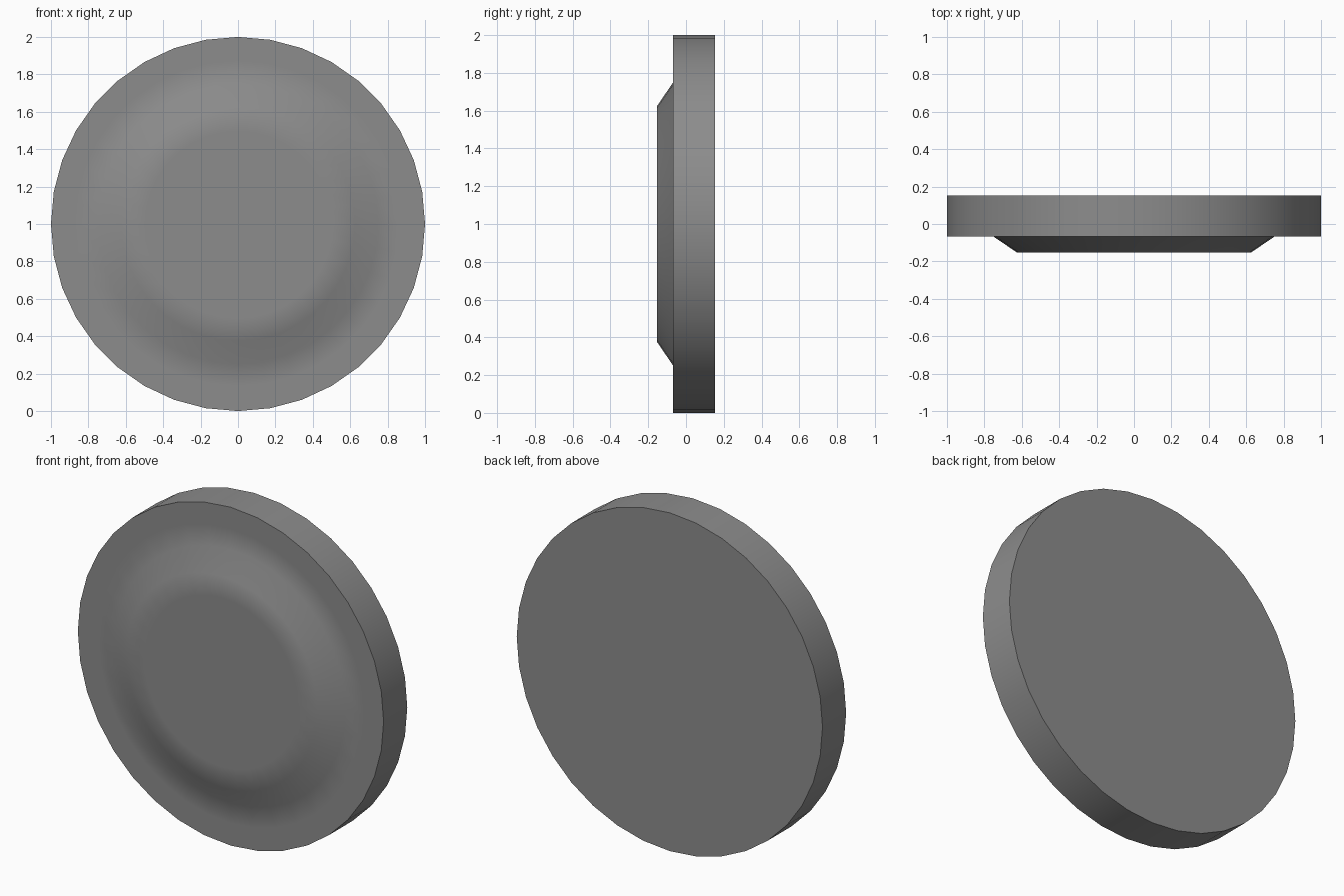
import bpy, bmesh, math

if "Cube" in bpy.data.objects:
    bpy.data.objects.remove(bpy.data.objects["Cube"])

SIDES = 36
# (radius, y) profile from raised front centre out to the flat back
PROFILE = [(0.50, -0.153), (0.625, -0.153), (0.75, -0.068),
           (0.87, -0.068), (1.0, -0.068), (1.0, 0.153)]

bm = bmesh.new()


def ring(radius, y):
    return [bm.verts.new((radius * math.sin(2 * math.pi * i / SIDES), y,
                          1 + radius * math.cos(2 * math.pi * i / SIDES)))
            for i in range(SIDES)]


# Disc with a bevelled raised centre on the front
rings = [ring(r, y) for r, y in PROFILE]
for a, b in zip(rings, rings[1:]):
    for i in range(SIDES):
        j = (i + 1) % SIDES
        bm.faces.new((a[i], a[j], b[j], b[i]))
# Flat front and back caps
bm.faces.new(rings[0])
bm.faces.new(rings[-1])
bmesh.ops.recalc_face_normals(bm, faces=bm.faces)

mesh = bpy.data.meshes.new("round_disc")
bm.to_mesh(mesh)
bm.free()
disc = bpy.data.objects.new("round_disc", mesh)
bpy.context.collection.objects.link(disc)

# Dark grey surface
grey = bpy.data.materials.new("dark_grey")
grey.diffuse_color = (0.265, 0.265, 0.265, 1)
grey.use_nodes = True
grey.node_tree.nodes["Principled BSDF"].inputs["Base Color"].default_value = grey.diffuse_color
mesh.materials.append(grey)

# Soft raised bevel, sharp outer rim
bpy.context.view_layer.objects.active = disc
disc.select_set(True)
bpy.ops.object.shade_smooth_by_angle(angle=math.radians(50))
